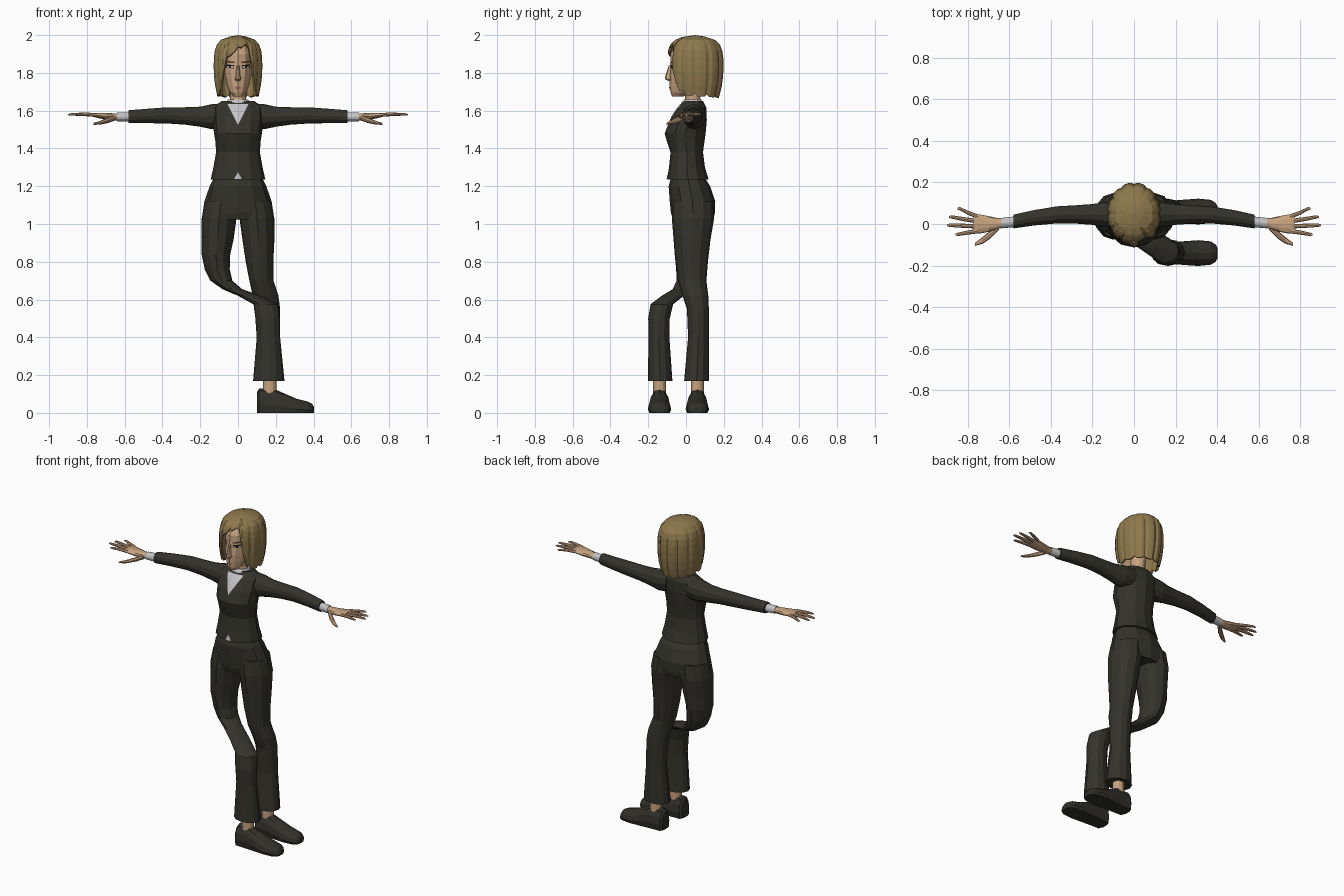
import bpy, bmesh
from math import sin, cos, pi
from mathutils import Vector
from mathutils.bvhtree import BVHTree

cube = bpy.data.objects.get("Cube")
if cube:
    bpy.data.objects.remove(cube)


def material(name, r, g, b):
    m = bpy.data.materials.new(name)
    m.use_nodes = True
    m.diffuse_color = (r, g, b, 1)
    m.node_tree.nodes["Principled BSDF"].inputs["Base Color"].default_value = (r, g, b, 1)
    return m


suit = material("charcoal cloth", .034, .033, .025)
leather = material("dark leather", .03, .029, .023)
cotton = material("pale shirt", .55, .55, .57)
skin = material("skin", .58, .37, .22)
blonde = material("blonde hair", .27, .19, .075)
brown = material("brown brow", .06, .04, .022)
white = material("eye white", .5, .48, .45)
dark = material("dark eye", .012, .011, .01)
rose = material("lips", .38, .17, .12)


def finish(name, bm, mat):
    bmesh.ops.recalc_face_normals(bm, faces=bm.faces)
    mesh = bpy.data.meshes.new(name)
    bm.to_mesh(mesh)
    bm.free()
    mesh.materials.append(mat)
    ob = bpy.data.objects.new(name, mesh)
    bpy.context.collection.objects.link(ob)
    return ob


def loft(name, rings, mat, axis="z", sides=12):
    """Skin rings of (x, y, z, radius, radius) stacked along z or x."""
    bm = bmesh.new()
    loops = []
    for x, y, z, a, b in rings:
        loop = []
        for k in range(sides):
            c, s = cos(2 * pi * k / sides), sin(2 * pi * k / sides)
            p = (x + a * c, y + b * s, z) if axis == "z" else (x, y + a * c, max(z + b * s, 0))
            loop.append(bm.verts.new(p))
        loops.append(loop)
    for lo, hi in zip(loops, loops[1:]):
        for k in range(sides):
            j = (k + 1) % sides
            bm.faces.new((lo[k], lo[j], hi[j], hi[k]))
    bm.faces.new(loops[0])
    bm.faces.new(loops[-1])
    return finish(name, bm, mat)


def body(name, rows, mat):
    """Centred loft from rows of (z, half width, front y, back y)."""
    return loft(name, [(0, (f + b) / 2, z, w, (b - f) / 2) for z, w, f, b in rows], mat)


def plate(name, outline, target, mat, lift=.004):
    """Thin sheet with an (x, z) outline, laid onto the front of target."""
    tree = BVHTree.FromPolygons([v.co for v in target.data.vertices],
                                [p.vertices for p in target.data.polygons])
    bm = bmesh.new()
    bm.faces.new([bm.verts.new((x, 0, z)) for x, z in outline])
    bmesh.ops.triangulate(bm, faces=bm.faces)
    bmesh.ops.subdivide_edges(bm, edges=bm.edges, cuts=3, use_grid_fill=True)
    for v in bm.verts:
        hit = tree.ray_cast(Vector((v.co.x, -1, v.co.z)), Vector((0, 1, 0)))[0]
        if hit:
            v.co.y = hit.y - lift
    return finish(name, bm, mat)


def box(x, z, w, h, tilt=0):
    return [(x - w, z - h - tilt), (x + w, z - h + tilt), (x + w, z + h + tilt), (x - w, z + h - tilt)]


def interp(keys, t):
    for (a, p), (b, q) in zip(keys, keys[1:]):
        if t <= b:
            return p + (q - p) * max(0, t - a) / (b - a)
    return keys[-1][1]


# Jacket and shirt
jacket = body("jacket", [
    (1.235, .145, -.1, .12), (1.3, .13, -.09, .1), (1.38, .116, -.082, .09),
    (1.44, .12, -.102, .098), (1.48, .127, -.113, .104), (1.55, .135, -.085, .11),
    (1.615, .135, -.045, .108), (1.652, .085, -.012, .09)], suit)
plate("shirt_front", [(-.055, 1.635), (0, 1.525), (.055, 1.635)], jacket, cotton)
plate("shirt_hem", [(-.02, 1.238), (.02, 1.238), (0, 1.275)], jacket, cotton)
body("collar", [(1.6, .06, -.03, .085), (1.645, .062, -.022, .085), (1.66, .052, -.01, .08)], cotton)

# Trousers
body("trouser_seat", [
    (1.26, .12, -.075, .09), (1.2, .15, -.092, .128), (1.12, .178, -.086, .155),
    (1.06, .187, -.08, .153), (1.025, .182, -.07, .145)], suit)
thigh = [(.09, .037, 1.12, .085, .105), (.1, .037, 1.03, .092, .112),
         (.108, .032, .92, .085, .098)]
loft("left_trouser_leg", thigh + [
    (.114, .03, .8, .073, .086), (.124, .033, .7, .064, .075), (.146, .05, .62, .068, .068),
    (.157, .063, .55, .066, .058), (.161, .066, .4, .062, .055), (.163, .056, .17, .083, .066)], suit)
loft("right_trouser_leg", [(-x, y, z, a, b) for x, y, z, a, b in thigh] + [
    (-.117, .03, .84, .076, .09), (-.11, .028, .76, .066, .08), (-.088, .02, .7, .058, .07),
    (-.03, -.01, .655, .052, .06), (.06, -.07, .62, .06, .058), (.148, -.128, .575, .066, .06),
    (.157, -.143, .5, .065, .057), (.161, -.143, .4, .062, .055), (.163, -.137, .17, .083, .065)], suit)

# Ankles and shoes, both turned toward +x
for side, y in (("left", .06), ("right", -.14)):
    loft(side + "_ankle", [(.168, y, .08, .036, .034), (.168, y, .2, .036, .034)], skin)
    loft(side + "_shoe", [
        (.1, y, .04, .035, .07), (.112, y, .04, .05, .088), (.19, y, .04, .053, .088),
        (.24, y, .035, .057, .07), (.31, y, .02, .062, .055), (.37, y, .015, .056, .045),
        (.392, y, .012, .042, .036), (.402, y, .01, .025, .022)], leather, "x")

# Arms, cuffs and hands
fingers = {"index": (-.034, .86, -.05), "middle": (-.011, .9, -.006),
           "ring": (.013, .89, .034), "little": (.035, .85, .074)}
for side, s in (("left", 1), ("right", -1)):
    def limb(name, rings, mat, sides=12):
        loft(side + "_" + name, [(s * r[0],) + r[1:] for r in rings], mat, "x", sides)

    limb("sleeve", [
        (.07, .045, 1.575, .06, .065), (.14, .045, 1.568, .06, .066), (.2, .046, 1.568, .05, .053),
        (.28, .046, 1.572, .044, .046), (.37, .044, 1.575, .041, .043),
        (.48, .03, 1.572, .037, .038), (.58, .012, 1.568, .033, .034)], suit)
    limb("cuff", [(.56, .012, 1.567, .026, .025), (.64, .004, 1.567, .025, .023)], cotton)
    limb("palm", [
        (.62, .006, 1.567, .021, .018), (.66, .002, 1.567, .027, .019), (.7, 0, 1.57, .038, .018),
        (.75, 0, 1.576, .047, .013), (.772, .002, 1.578, .043, .009)], skin)
    for finger, (y, tip_x, tip_y) in fingers.items():
        mid_x, mid_y = (.75 + tip_x) / 2, (y + tip_y) / 2
        limb(finger + "_finger", [
            (.75, y, 1.577, .011, .01), (mid_x, mid_y, 1.581, .01, .009),
            (tip_x - .012, tip_y, 1.58, .008, .006), (tip_x, tip_y, 1.579, .004, .003)], skin, 8)
    limb("thumb", [
        (.65, -.012, 1.562, .016, .014), (.69, -.05, 1.548, .019, .014),
        (.73, -.08, 1.536, .016, .01), (.765, -.098, 1.53, .007, .005)], skin, 8)

# Neck, head and nose
body("neck", [(1.6, .05, -.008, .085), (1.67, .042, -.004, .075), (1.74, .045, -.02, .09)], skin)
head = body("head", [
    (1.676, .024, -.073, -.01), (1.695, .042, -.082, .02), (1.73, .058, -.086, .07),
    (1.78, .07, -.088, .11), (1.83, .079, -.084, .14), (1.9, .08, -.082, .15),
    (1.95, .06, -.055, .12)], skin)
loft("nose", [(0, -.083, 1.84, .007, .008), (0, -.09, 1.785, .012, .019),
              (0, -.09, 1.768, .017, .022), (0, -.086, 1.758, .01, .01)], skin, sides=8)

# Painted face
for side, s in (("left", 1), ("right", -1)):
    x = .042 * s
    plate(side + "_lashes", box(x, 1.834, .021, .009, .002 * s), head, dark, .003)
    plate(side + "_eye", box(x, 1.831, .017, .005, .001 * s), head, white, .005)
    plate(side + "_iris", box(x, 1.832, .006, .006), head, dark, .007)
    plate(side + "_brow", box(x, 1.858, .024, .004, .003 * s), head, brown, .004)
plate("lips", [(-.022, 1.72), (0, 1.711), (.022, 1.72), (.007, 1.728), (-.007, 1.728)], head, rose)

# Bobbed hair: columns of a shell fall from the crown to a shaped hemline
hemline = [(-pi, 1.665), (-1.2, 1.68), (-.9, 1.705), (-.7, 1.78), (-.5, 1.88), (0, 1.925),
           (.4, 1.955), (.55, 1.91), (.7, 1.78), (.9, 1.705), (1.2, 1.68), (pi, 1.665)]
spread = [(1.66, .82), (1.72, .93), (1.8, 1), (1.87, 1), (1.92, .95), (1.95, .87),
          (1.975, .7), (1.99, .45), (2, 0)]
columns, rows = 48, 9
bm = bmesh.new()
strands = []
for i in range(columns):
    a = -pi + 2 * pi * i / columns
    hem = interp(hemline, a) + (.014 if i % 4 == 0 else 0)
    lock = .95 if i % 4 == 0 else 1
    strand = []
    for j in range(rows + 1):
        t = j / rows
        z = 2 - (2 - hem) * t ** 1.7
        r = interp(spread, z) * (1 - (1 - lock) * min(1, 2 * t))
        strand.append(bm.verts.new((.13 * r * sin(a), .048 - .152 * r * cos(a), z)))
    strands.append(strand)
for i in range(columns):
    p, q = strands[i], strands[(i + 1) % columns]
    for j in range(rows):
        bm.faces.new((p[j], p[j + 1], q[j + 1], q[j]))
bmesh.ops.remove_doubles(bm, verts=bm.verts, dist=.0005)
hair = finish("hair", bm, blonde)
shell = hair.modifiers.new("thickness", "SOLIDIFY")
shell.thickness = .012
shell.offset = -1
